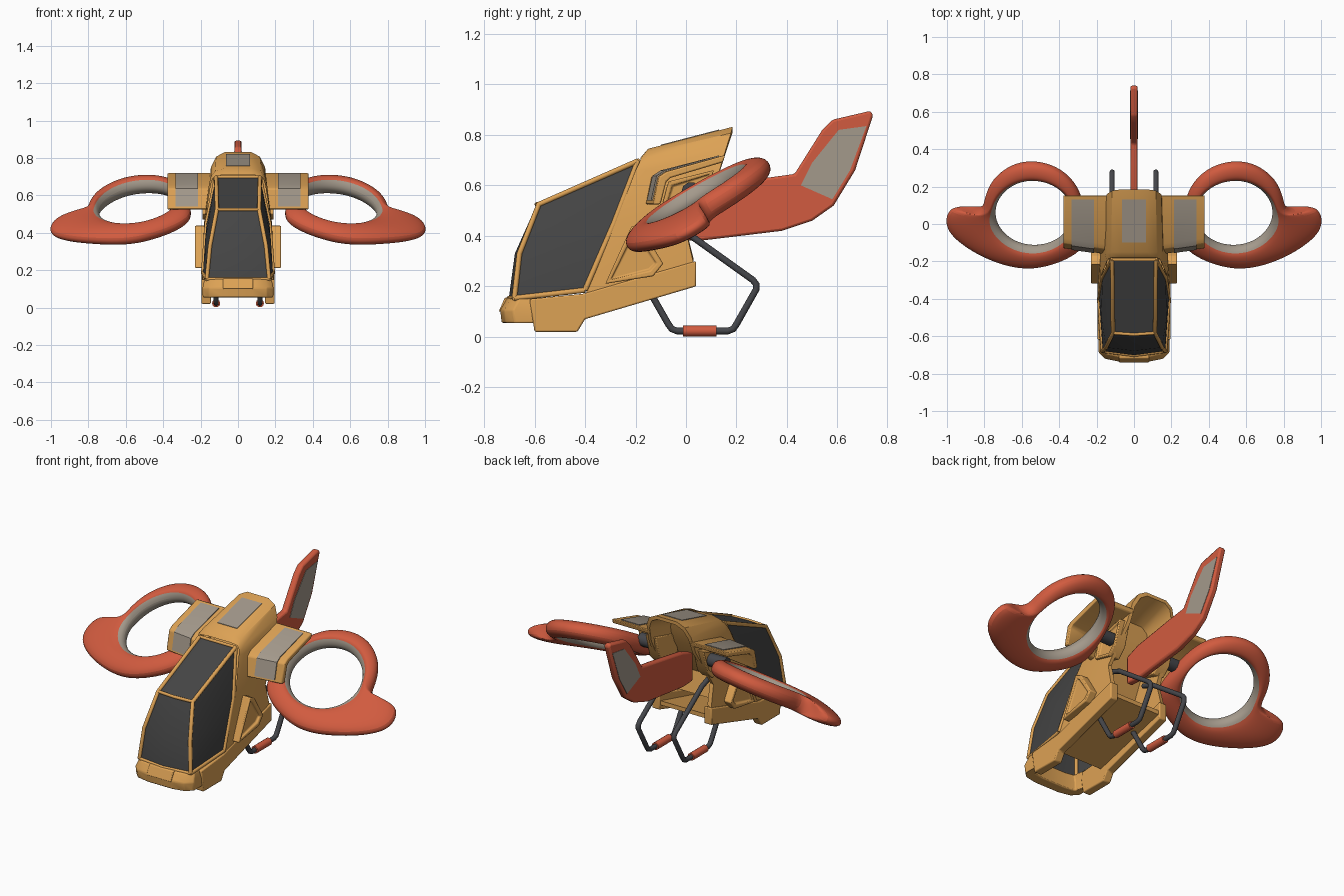
import bpy, bmesh, math
from mathutils import Vector

if "Cube" in bpy.data.objects:
    bpy.data.objects.remove(bpy.data.objects["Cube"])


def material(name, rgb):
    m = bpy.data.materials.new(name)
    m.diffuse_color = (*rgb, 1)
    m.use_nodes = True
    m.node_tree.nodes["Principled BSDF"].inputs["Base Color"].default_value = m.diffuse_color
    return m


ORANGE = material("orange_paint", (0.72, 0.36, 0.09))
RED = material("red_paint", (0.64, 0.105, 0.05))
GREY = material("warm_grey", (0.37, 0.32, 0.26))
GLASS = material("dark_glass", (0.06, 0.06, 0.06))
METAL = material("dark_metal", (0.06, 0.062, 0.07))


def finish(name, bm, mats, mirror=False, bevel=0.0, subsurf=0):
    bmesh.ops.recalc_face_normals(bm, faces=bm.faces)
    me = bpy.data.meshes.new(name)
    bm.to_mesh(me)
    bm.free()
    ob = bpy.data.objects.new(name, me)
    bpy.context.collection.objects.link(ob)
    for m in mats:
        me.materials.append(m)
    if mirror:
        ob.modifiers.new("mirror", 'MIRROR').use_mirror_merge = False
    if bevel:
        b = ob.modifiers.new("bevel", 'BEVEL')
        b.width, b.segments, b.limit_method = bevel, 2, 'ANGLE'
    if subsurf:
        s = ob.modifiers.new("subsurf", 'SUBSURF')
        s.levels = s.render_levels = subsurf
    return ob


def prism(name, outline, x0, x1, mat, mirror=False, bevel=0.0, inset=0.0, sweep=0.0):
    """Side outline (y, z) extruded from x0 to x1; sweep moves front points back going outward."""
    bm = bmesh.new()
    ring = lambda x: [bm.verts.new((x, y + (sweep * (x - .13) if y < 0 else 0), z)) for y, z in outline]
    a, b = ring(x0), ring(x1)
    n = len(a)
    bm.faces.new(a)
    outer = bm.faces.new(b)
    for i in range(n):
        bm.faces.new((a[i], a[(i + 1) % n], b[(i + 1) % n], b[i]))
    bmesh.ops.recalc_face_normals(bm, faces=bm.faces)
    if inset:
        bmesh.ops.inset_individual(bm, faces=[outer], thickness=inset, depth=0)
        bmesh.ops.inset_individual(bm, faces=[outer], thickness=0.006, depth=-0.015)
    return finish(name, bm, [mat], mirror, bevel)


def tube(name, paths, r, mat):
    cu = bpy.data.curves.new(name, 'CURVE')
    cu.dimensions = '3D'
    cu.bevel_depth, cu.bevel_resolution, cu.use_fill_caps = r, 3, True
    for p in paths:
        sp = cu.splines.new('POLY')
        sp.points.add(len(p) - 1)
        for pt, co in zip(sp.points, p):
            pt.co = (*co, 1)
    ob = bpy.data.objects.new(name, cu)
    bpy.context.collection.objects.link(ob)
    cu.materials.append(mat)
    return ob


def flip(path):
    return [(-x, y, z) for x, y, z in path]


def both(path):
    return [path, flip(path)]


# Cabin glass: front, roof and bulged side panes
F, M, T1, T0 = (.167, -.68, .153), (.150, -.660, .33), (.113, -.583, .525), (.117, -.19, .697)
R, L, C = (.168, -.285, .45), (.187, -.40, .185), (.176, -.49, .36)
bm = bmesh.new()
for s in (1, -1):
    v = lambda p: bm.verts.new((p[0] * s, p[1], p[2]))
    pil = [v(p) for p in (F, M, T1, T0)]
    mid = [v((0, p[1] - d, p[2])) for p, d in zip((F, M, T1, T0), (.022, .018, .008, 0))]
    for i in range(3):
        bm.faces.new((pil[i], pil[i + 1], mid[i + 1], mid[i]))
    rim = pil + [v(R), v(L)]
    c = v(C)
    for i in range(6):
        bm.faces.new((rim[i], rim[(i + 1) % 6], c))
bmesh.ops.remove_doubles(bm, verts=bm.verts, dist=1e-4)
finish("cabin_glass", bm, [GLASS])

# Cabin frame bars
tube("cabin_pillars", both([F, M, T1, T0]) + both([T0, R, L]) + both([L, F]), .011, ORANGE)
tube("cabin_cross_bars", [[T1, (0, -.591, .525), flip([T1])[0]],
                          [T0, flip([T0])[0]],
                          [F, (0, -.702, .153), flip([F])[0]]], .009, ORANGE)

# Fuselage and hood: slanted arches, with a recessed rear bulkhead
A = [(.19, -.40, .165), (.178, -.28, .45), (.145, -.2, .66), (.135, -.185, .69), (.12, -.18, .705), (.07, -.18, .71)]
B = [(.19, -.33, .185), (.182, -.2, .45), (.155, -.16, .66), (.145, -.155, .70), (.122, -.15, .731), (.07, -.15, .745)]
E = [(.185, .03, .29), (.18, 0, .42), (.155, .13, .65), (.145, .16, .75), (.117, .178, .807), (.07, .185, .832)]
E2 = [(x * .87, y, .55 + (z - .55) * .93) for x, y, z in E]
D = [(x * .97, y - .19, z - .065) for x, y, z in E2]
bm = bmesh.new()
rows = [[bm.verts.new(p) for p in sec + flip(sec)[::-1]] for sec in (A, B, E, E2, D)]
for r0, r1 in zip(rows, rows[1:]):
    for i in range(11):
        bm.faces.new((r0[i], r0[i + 1], r1[i + 1], r1[i]))
d = rows[-1]
for i in range(5):
    bm.faces.new((d[i], d[i + 1], d[10 - i], d[11 - i]))
finish("fuselage", bm, [ORANGE])
prism("hood_panel", [(-.10, .761), (.13, .821), (.13, .814), (-.10, .754)], -.065, .065, GREY)

# Lower rails, floor and nose bumper
prism("lower_rail", [(-.62, .15), (-.60, .02), (-.43, .02), (-.40, .07), (.04, .20), (.04, .30), (-.41, .17)],
      .145, .195, ORANGE, True, .006)
prism("floor", [(-.45, .10), (.03, .225), (.03, .25), (-.45, .125)], -.16, .16, ORANGE)
plan = [(.19, -.60), (.19, -.68), (.155, -.715), (.08, -.73)]
inner = [(.15, -.60), (.14, -.655), (.08, -.665)]
outer_edge, inner_edge = [p + [(-x, y) for x, y in p[::-1]] for p in (plan, inner)]
loop = outer_edge + inner_edge[::-1]
bm = bmesh.new()
levels = [[bm.verts.new((x * k, y + dy if y < -.67 else y, z)) for x, y in loop]
          for z, k, dy in ((.055, .99, 0), (.105, 1, -.006), (.152, .94, .02))]
n = len(loop)
for lo, hi in zip(levels, levels[1:]):
    for i in range(n):
        bm.faces.new((lo[i], lo[(i + 1) % n], hi[(i + 1) % n], hi[i]))
pairs = [(0, 0), (1, 0), (2, 1), (3, 2), (4, 3), (5, 4), (6, 5), (7, 5)]
for lv in (levels[0], levels[-1]):
    o, w = lv[:8], lv[8:][::-1]
    for (a, b), (a2, b2) in zip(pairs, pairs[1:]):
        bm.faces.new([o[a], o[a2], w[b2]] + ([w[b]] if b != b2 else []))
finish("nose_bumper", bm, [ORANGE], bevel=.006)
prism("bumper_plate", [(-.742, .10), (-.718, .155), (-.69, .155), (-.69, .10)], -.08, .08, ORANGE, bevel=.004)

# Flank panels with a recess
prism("flank_panel", [(-.32, .21), (-.13, .24), (-.09, .29), (-.17, .42), (-.215, .44)],
      .16, .230, ORANGE, True, .014, .025)

# Wing stubs: bent cover plates with grey bands, and their mounts
prism("wing_stub", [(-.165, .525), (-.14, .635), (-.11, .655), (.155, .72), (.147, .692), (-.095, .63),
                    (-.112, .615), (-.135, .525)], .13, .378, ORANGE, True, .006, sweep=.14)
prism("wing_stub_band", [(-.167, .54), (-.145, .638), (-.112, .6595), (.13, .7185), (.13, .711), (-.11, .652),
                         (-.137, .634), (-.159, .54)], .215, .335, GREY, True, sweep=.14)
prism("wing_mount", [(-.10, .50), (-.07, .615), (.11, .66), (.07, .52), (.02, .47)], .12, .19, ORANGE, True, .01, .02)
tube("fan_hub", both([(.16, .02, .575), (.28, .02, .575)]), .038, METAL)

# Fan ducts with swept, drooping tips: section swept round the hole (angle, outer x, outer y)
duct = [(90, .54, .335), (112, .44, .315), (135, .35, .26), (157, .285, .17), (180, .262, .06), (200, .25, -.03),
        (218, .25, -.11), (232, .33, -.175), (248, .43, -.215), (265, .54, -.24), (282, .65, -.23),
        (298, .75, -.20), (312, .85, -.155), (325, .94, -.095), (336, 1.0, -.035), (345, 1.012, .03),
        (352, .985, .085), (358, .93, .085), (5, .86, .065), (14, .805, .085), (25, .80, .14),
        (40, .765, .23), (57, .69, .295), (73, .62, .325)]
CX, SY, SX, H = .535, .575, .14, .048
nrm = Vector((SX, -SY, 1)).normalized()
on_plane = lambda x, y: Vector((x, y, .532 + SY * (y - .06) - SX * (x - .54) - .12 * max(0, x - .80)))
bm = bmesh.new()
rings = []
for t, x, y in duct:
    t = math.radians(t)
    I = on_plane(CX + .205 * math.cos(t), .06 + .179 * math.sin(t))
    O = on_plane(x, y)
    out = (on_plane(CX + math.cos(t), .06 + .87 * math.sin(t)) - on_plane(CX, .06)).normalized()
    lip = [I + out * e + nrm * H * h for e, h in ((.022, -.95), (0, -.3), (0, .3), (.022, .95))]
    sec = [(.4, 1.05), (.7, .9), (1, .45), (1, -.45), (.7, -.9), (.4, -1.05)]
    rings.append([bm.verts.new(p) for p in lip + [I.lerp(O, f) + nrm * H * h for f, h in sec]])
for i, r0 in enumerate(rings):
    r1 = rings[(i + 1) % len(rings)]
    for k in range(10):
        f = bm.faces.new((r0[k], r0[(k + 1) % 10], r1[(k + 1) % 10], r1[k]))
        f.material_index = 1 if k < 3 else 0
finish("fan_duct", bm, [RED, GREY], True, subsurf=2)

# Tail fin with grey side panels
prism("tail_fin", [(-.04, .385), (.05, .38), (.38, .42), (.50, .46), (.585, .52), (.67, .66), (.742, .88), (.73, .895),
                   (.58, .86), (.54, .82), (.43, .645), (.32, .63), (.05, .585), (-.04, .55)],
      -.019, .019, RED, bevel=.012)
prism("tail_panel", [(.605, .82), (.715, .835), (.65, .66), (.58, .545), (.455, .60), (.50, .69)],
      .015, .0212, GREY, True)

# Landing skids with red foot sleeves
X = .117
tube("landing_skid", both([(X, -.06, .43), (X, .02, .40), (X, .265, .225), (X, .278, .208), (X, .278, .188), (X, .20, .05),
                           (X, .187, .031), (X, .165, .023), (X, -.035, .023), (X, -.056, .031),
                           (X, -.07, .05), (X, -.15, .19)]), .014, METAL)
tube("skid_foot", both([(X, -.012, .023), (X, .12, .023)]), .022, RED)

# Smooth shading that keeps the creases
bpy.ops.object.select_all(action='DESELECT')
for ob in bpy.data.objects:
    if ob.type == 'MESH':
        ob.select_set(True)
        bpy.context.view_layer.objects.active = ob
bpy.ops.object.shade_smooth_by_angle(angle=math.radians(35))
